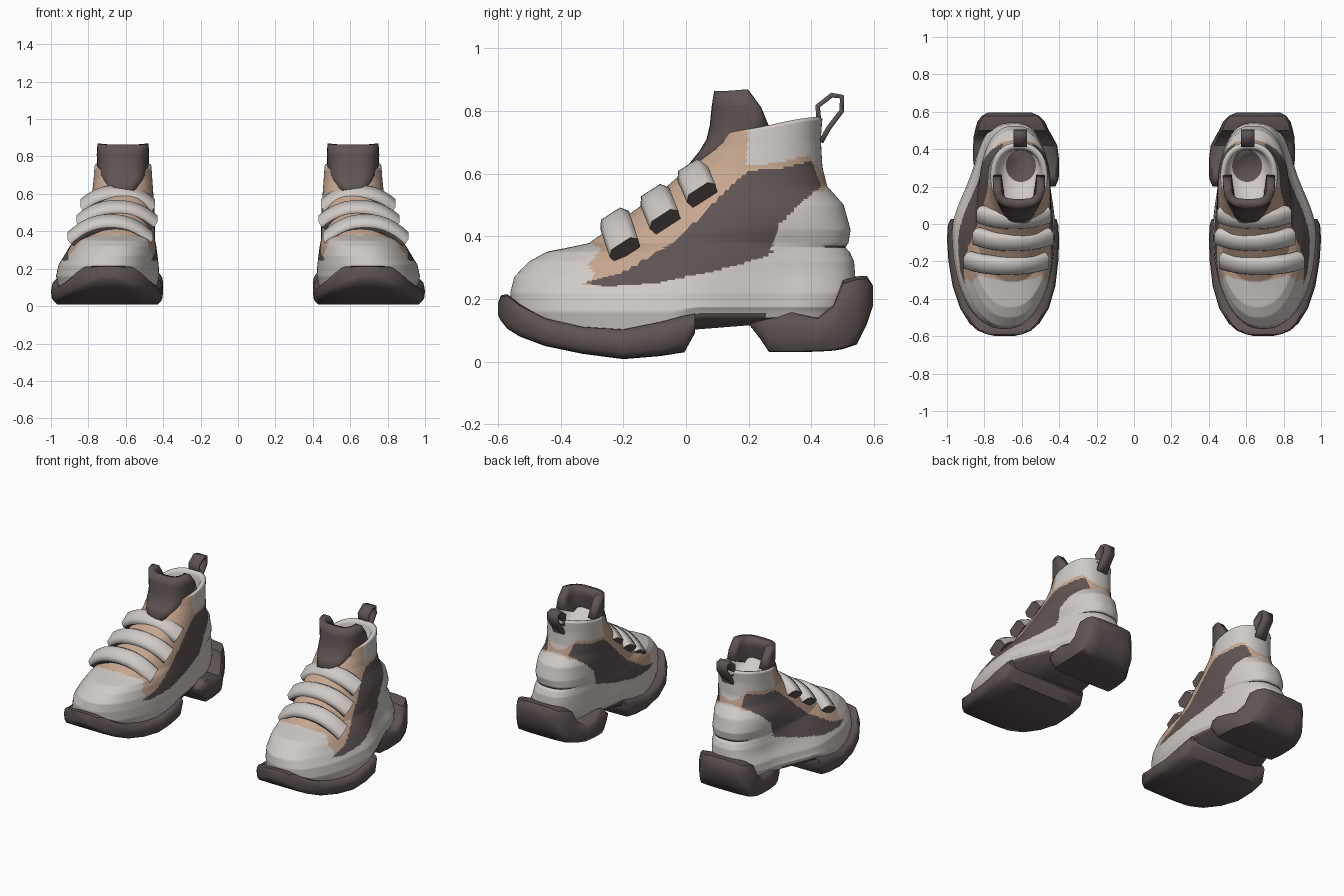
import bpy, bmesh, math
from mathutils import Vector

if "Cube" in bpy.data.objects:
    bpy.data.objects.remove(bpy.data.objects["Cube"])


def material(name, rgb):
    m = bpy.data.materials.new(name)
    m.diffuse_color = (*rgb, 1)
    m.use_nodes = True
    m.node_tree.nodes["Principled BSDF"].inputs["Base Color"].default_value = m.diffuse_color
    return m


MATS = [material("light_grey", (0.63, 0.59, 0.56)),
        material("dark_brown", (0.115, 0.088, 0.086)),
        material("tan", (0.56, 0.38, 0.275))]
LIGHT, DARK, TAN = 0, 1, 2


def loft(name, rings, rule, closed=True, caps=True, thickness=0, angle=40):
    """Skin equal-length rings, colour faces by rule(centre, ring, segment), mirror to the other shoe."""
    bm = bmesh.new()
    vs = [[bm.verts.new(p) for p in r] for r in rings]
    n = len(rings[0])
    for i in range(len(vs) - 1):
        for j in range(n if closed else n - 1):
            k = (j + 1) % n
            f = bm.faces.new((vs[i][j], vs[i][k], vs[i + 1][k], vs[i + 1][j]))
            f.material_index = rule(f.calc_center_median(), i, j)
    if caps:
        for r in (vs[0], vs[-1]):
            bm.faces.new(r).material_index = DARK
    bmesh.ops.recalc_face_normals(bm, faces=bm.faces)
    me = bpy.data.meshes.new(name)
    bm.to_mesh(me)
    bm.free()
    for m in MATS:
        me.materials.append(m)
    ob = bpy.data.objects.new(name, me)
    bpy.context.collection.objects.link(ob)
    bpy.ops.object.select_all(action='DESELECT')
    ob.select_set(True)
    bpy.context.view_layer.objects.active = ob
    bpy.ops.object.shade_smooth_by_angle(angle=math.radians(angle))
    if thickness:
        s = ob.modifiers.new("thickness", 'SOLIDIFY')
        s.thickness, s.offset = thickness, 0
    ob.modifiers.new("pair", 'MIRROR').use_mirror_merge = False
    return ob


def all_dark(c, i, j):
    return DARK


def smooth(a, b, v):
    t = min(1, max(0, (v - a) / (b - a)))
    return t * t * (3 - 2 * t)


def inside(y, z, poly):
    hit = False
    for (y1, z1), (y2, z2) in zip(poly, poly[1:] + poly[:1]):
        if (z1 > z) != (z2 > z) and y < (y2 - y1) * (z - z1) / (z2 - z1) + y1:
            hit = not hit
    return hit


# Upper: horizontal slices (height, front, back, centre x, half width)
SLICES = [(.095, -.53, .50, .697, .262), (.16, -.555, .52, .697, .276), (.22, -.56, .54, .692, .268),
          (.27, -.548, .54, .68, .25), (.32, -.50, .536, .668, .232), (.35, -.445, .522, .66, .218),
          (.365, -.37, .508, .655, .212), (.378, -.31, .518, .65, .208), (.42, -.25, .525, .645, .202),
          (.50, -.14, .503, .632, .186), (.56, -.06, .45, .622, .172), (.62, .01, .435, .616, .162),
          (.68, .06, .43, .615, .156), (.73, .08, .435, .615, .152)]
DARK_PANEL = [(-.32, .25), (-.2, .285), (-.05, .375), (.05, .465), (.12, .54), (.2, .61), (.3, .615),
              (.40, .64), (.432, .56), (.36, .50), (.29, .43), (.27, .34), (.1, .29), (-.1, .25), (-.25, .24)]
TAN_PANEL = [(-.33, .245), (-.29, .27), (-.31, .31), (-.27, .36), (-.315, .385), (-.3, .5), (-.05, .8), (.205, .8),
             (.19, .625), (.3, .635), (.39, .66), (.45, .58), (.435, .54), (.3, .56), (.0, .35), (-.25, .24)]
SEG, STEPS = 180, 10


def outline(z, yf, yb, cx, hw):
    pts = []
    low = 1 - smooth(.25, .5, z)
    for j in range(SEG):
        t = 2 * math.pi * j / SEG
        c, s = math.cos(t), math.sin(t)
        # blunt heel, rounder front
        e = 2 / (2.25 + .6 * low * smooth(-.2, .6, c))
        y = (yf + yb) / 2 + (yb - yf) / 2 * math.copysign(abs(c) ** e, c)
        rear = smooth(-.05, .35, y) * low
        x = cx - .035 * rear + hw * (1 - .23 * rear) * math.copysign(abs(s) ** e, s)
        # raised arch below, collar climbing to the back above
        lift = .044 * smooth(-.05, .04, y) * (1 - smooth(.095, .2, z))
        lift += .045 * smooth(.12, .45, y) * smooth(.6, .73, z)
        pts.append((x, y, z + lift))
    return pts


rings = []
for a, b in zip(SLICES, SLICES[1:]):
    for k in range(STEPS):
        rings.append(outline(*[p + (q - p) * k / STEPS for p, q in zip(a, b)]))
rings.append(outline(*SLICES[-1]))
outer = len(rings) - 1
# padded collar lip and the lining down to the insole
rim = rings[-1]
for f, drop in ((.93, -.006), (.84, -.004), (.78, .015)):
    rings.append([(.612 + (x - .612) * f, .27 + (y - .27) * f, z - drop) for x, y, z in rim])
rings.append([(.605 + .08 * math.sin(2 * math.pi * j / SEG), .31 + .085 * math.cos(2 * math.pi * j / SEG), .64)
              for j in range(SEG)])


def upper_colour(c, i, j):
    if i >= outer:
        return TAN if i < outer + 2 and c.y < .19 else LIGHT
    if i < 3 and -.02 < c.y < .25:
        return DARK
    if c.y > .44 and .362 < c.z < .370:
        return DARK
    if inside(c.y, c.z, DARK_PANEL):
        return DARK
    return TAN if inside(c.y, c.z, TAN_PANEL) else LIGHT


loft("upper", rings, upper_colour, angle=85)


# Soles: cross-sections along the foot (y, left, right, bottom, top)
def sole(name, stations):
    rs = []
    for y, xl, xr, zb, zt in stations:
        cx, w, h = (xl + xr) / 2, (xr - xl) / 2, zt - zb
        half = [(.5, 0), (.92, .02), (.985, .22), (1, .55), (.985, .8), (.92, .97), (.5, 1.02)]
        rs.append([(cx + w * u, y, zb + h * v) for u, v in half] +
                  [(cx - w * u, y, zb + h * v) for u, v in reversed(half)])
    loft(name, rs, all_dark, angle=50)


sole("forefoot_sole", [
    (-.60, .645, .735, .15, .185), (-.59, .60, .785, .13, .21), (-.57, .55, .835, .105, .213),
    (-.53, .505, .88, .08, .182), (-.45, .455, .93, .05, .14), (-.33, .42, .97, .025, .113),
    (-.2, .405, .992, .008, .105), (-.08, .40, 1.0, .018, .13), (-.005, .405, .995, .03, .15),
    (.028, .415, .98, .09, .155)])
sole("heel_sole", [
    (.20, .42, .82, .12, .14), (.235, .405, .84, .075, .175), (.265, .40, .85, .03, .178),
    (.34, .40, .86, .03, .16), (.42, .41, .86, .032, .14), (.47, .437, .857, .035, .18),
    (.50, .455, .85, .04, .255), (.545, .475, .838, .055, .268), (.577, .505, .815, .12, .27),
    (.597, .55, .78, .18, .24)])

# Tongue: rows of (height, front y, half width, wrap depth, corner height change)
rows = [(.61, .022, .045, .012, 0), (.66, .062, .075, .03, 0), (.70, .086, .10, .07, 0),
        (.75, .098, .115, .165, 0), (.81, .104, .118, .135, 0), (.86, .112, .114, .085, .008)]
tongue = []
for z, y, w, d, up in rows:
    us = [j / 8 - 1 for j in range(17)]
    tongue.append([(.615 + w * math.sin(u * math.pi / 2), y + d * abs(u) ** 3, z + up * u * u) for u in us])
loft("tongue", tongue, all_dark, closed=False, caps=False, thickness=.045)

# Straps: rounded bands arched over the instep
along, normal = Vector((0, .84, .54)), Vector((0, -.54, .84))
section = [(-.046, -.034), (-.054, .0), (-.036, .024), (.036, .024), (.054, .0), (.046, -.034)]
for name, cx, w, y, z, drop in (("lower_strap", .682, .212, -.228, .452, .09),
                                ("middle_strap", .648, .20, -.10, .527, .075),
                                ("upper_strap", .643, .184, .018, .607, .07)):
    rs = []
    for j in range(21):
        u = j / 10 - 1
        a = abs(u) ** 2.3
        centre = Vector((cx + w * u, y + .03 * a, z - drop * a))
        # section tips outward toward the ends
        tip = math.copysign(.75 * abs(u) ** 2, u)
        out = normal * math.cos(tip) + Vector((math.sin(tip), 0, 0))
        rs.append([centre + along * p + out * q for p, q in section])
    loft(name, rs, lambda c, i, j: DARK if j in (0, 5) else LIGHT, angle=55)

# Pull tab: folded ribbon loop behind the collar
path = [(.425, .75), (.42, .815), (.465, .85), (.497, .845), (.497, .80), (.455, .745), (.43, .70)]
ribbon = [[(.572, y, z), (.645, y, z)] for y, z in path]
loft("pull_tab", ribbon, all_dark, closed=False, caps=False, thickness=.016, angle=20)
